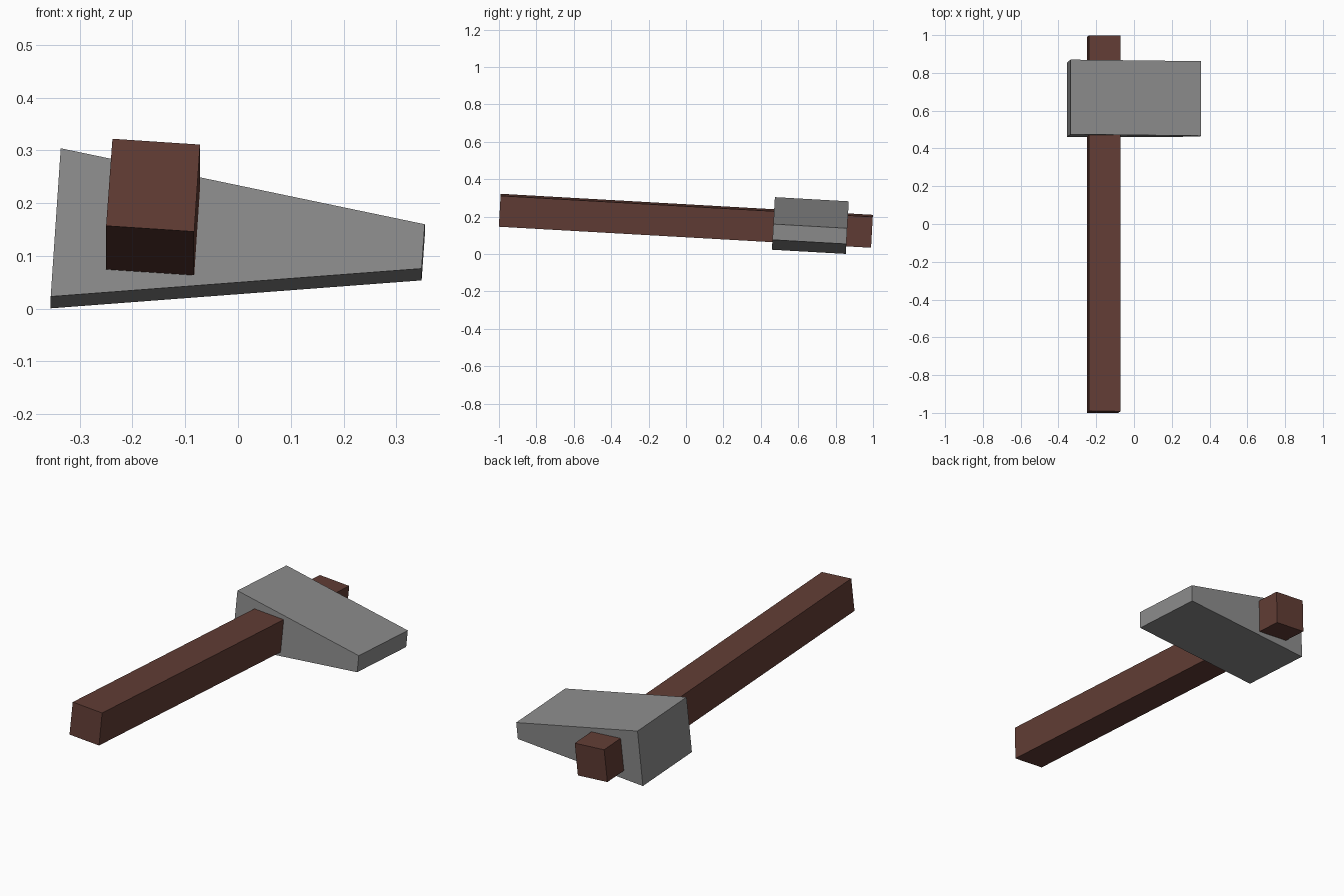
import bpy
from mathutils import Vector

if "Cube" in bpy.data.objects:
    bpy.data.objects.remove(bpy.data.objects["Cube"])


def material(name, srgb):
    m = bpy.data.materials.new(name)
    m.diffuse_color = [((c / 255 + 0.055) / 1.055) ** 2.4 for c in srgb] + [1]
    m.use_nodes = True
    m.node_tree.nodes["Principled BSDF"].inputs["Base Color"].default_value = m.diffuse_color
    return m


def tilted_prism(name, profile, y0, length, mat):
    """Extrude an x/z front profile backwards, leaning with the hammer's slope."""
    slope = 0.0565
    front = [Vector((x, y0 + slope * z, z)) for x, z in profile]
    step = Vector((0, length, -slope * length))
    verts = front + [v + step for v in front]
    n = len(front)
    faces = [tuple(range(n)), tuple(reversed(range(n, 2 * n)))]
    faces += [(i, i + n, (i + 1) % n + n, (i + 1) % n) for i in range(n)]
    mesh = bpy.data.meshes.new(name)
    mesh.from_pydata(verts, [], faces)
    mesh.materials.append(mat)
    obj = bpy.data.objects.new(name, mesh)
    bpy.context.collection.objects.link(obj)
    return obj


wood = material("brown wood", (98, 61, 53))
steel = material("grey steel", (142, 142, 142))

# Square wooden handle
tilted_prism("handle", [(-0.25, 0.157), (-0.083, 0.146), (-0.072, 0.311), (-0.238, 0.322)],
             -1.009, 1.99, wood)

# Wedge-shaped head, tall at the striking end
tilted_prism("head", [(-0.355, 0.023), (0.348, 0.076), (0.354, 0.160), (-0.336, 0.304)],
             0.458, 0.395, steel)
